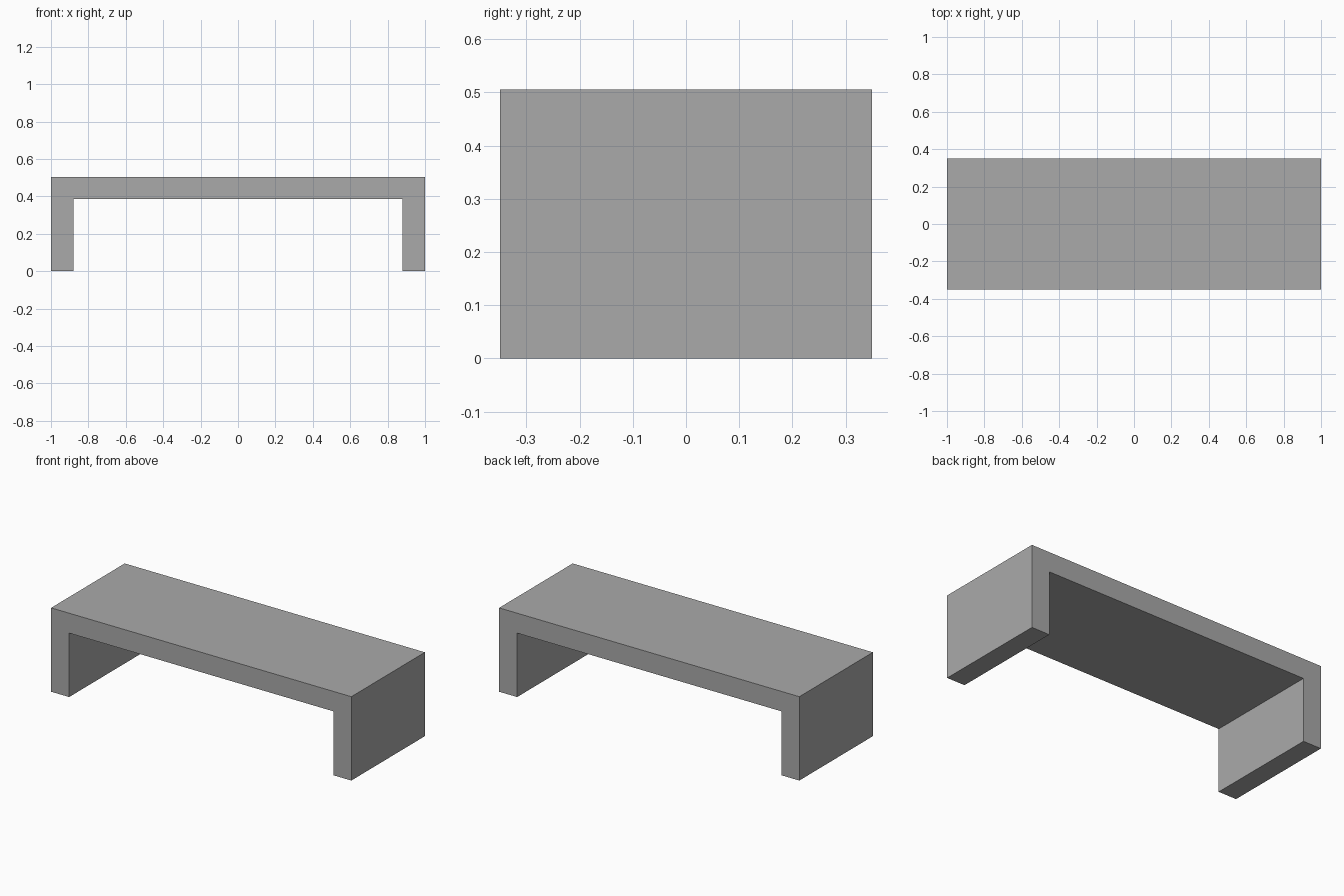
import bpy
import bmesh

cube = bpy.data.objects.get("Cube")
if cube:
    bpy.data.objects.remove(cube, do_unlink=True)

HALF_LENGTH, HALF_DEPTH, HEIGHT, THICK = 1.0, 0.35, 0.505, 0.12

# Plain grey finish
grey = bpy.data.materials.new("plain_grey")
grey.use_nodes = True
colour = (0.4, 0.4, 0.4, 1.0)
grey.diffuse_color = colour
grey.node_tree.nodes["Principled BSDF"].inputs["Base Color"].default_value = colour

# Bench outline: right half, then mirrored to the left
inner = HALF_LENGTH - THICK
half = [(inner, HEIGHT - THICK), (inner, 0), (HALF_LENGTH, 0), (HALF_LENGTH, HEIGHT)]
outline = half + [(-x, z) for x, z in reversed(half)]

# Extrude the outline through the depth to make top and end legs in one piece
bm = bmesh.new()
front = bm.faces.new([bm.verts.new((x, -HALF_DEPTH, z)) for x, z in outline])
extruded = bmesh.ops.extrude_face_region(bm, geom=[front], use_keep_orig=True)
back = [v for v in extruded["geom"] if isinstance(v, bmesh.types.BMVert)]
bmesh.ops.translate(bm, verts=back, vec=(0, 2 * HALF_DEPTH, 0))
bmesh.ops.recalc_face_normals(bm, faces=bm.faces)

mesh = bpy.data.meshes.new("bench")
bm.to_mesh(mesh)
bm.free()
mesh.materials.append(grey)
bench = bpy.data.objects.new("bench", mesh)
bpy.context.collection.objects.link(bench)
